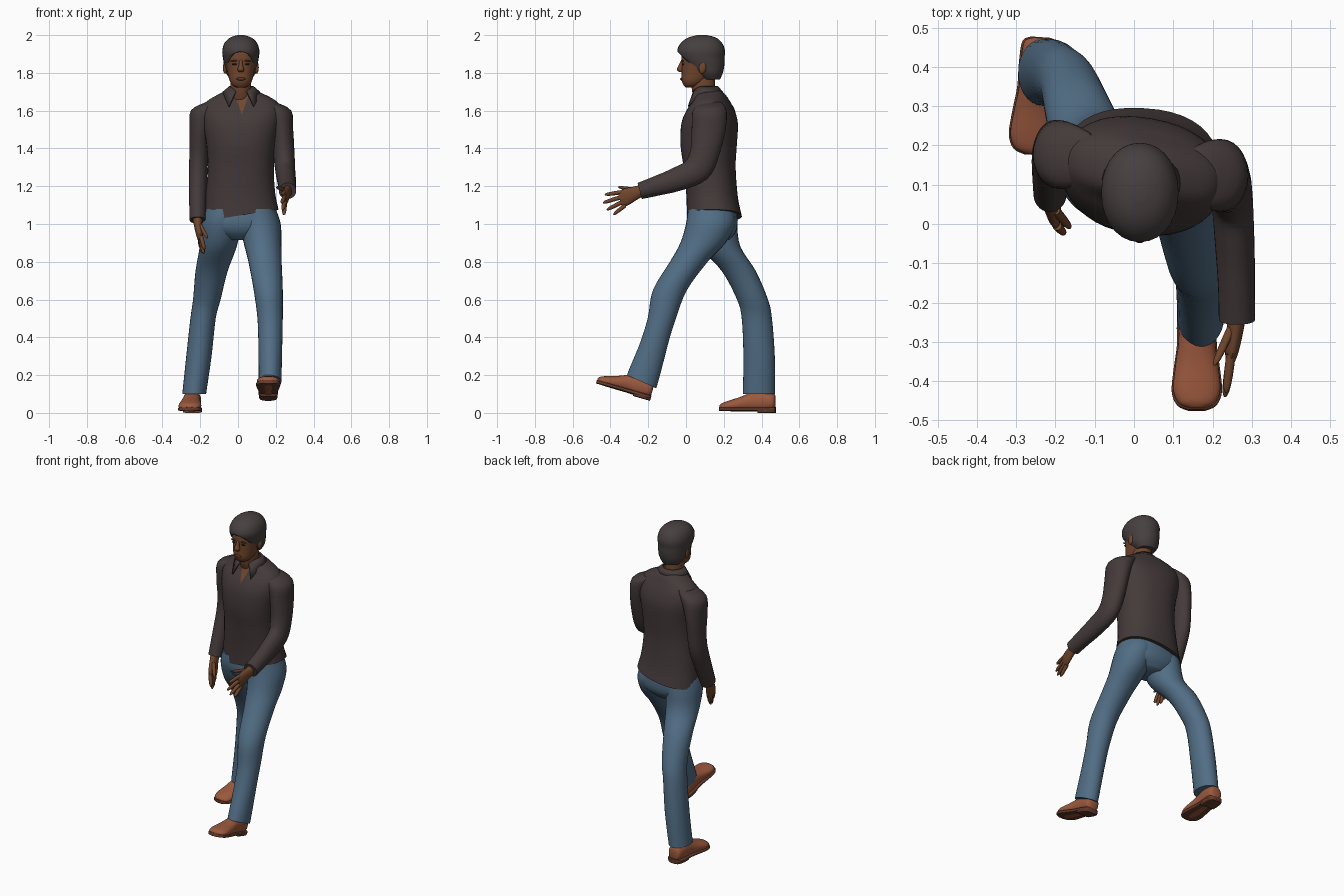
import bpy, bmesh, math
from mathutils import Vector, Matrix


def material(name, rgb):
    m = bpy.data.materials.new(name)
    m.diffuse_color = (*rgb, 1)
    return m


SHIRT = material("dark brown cloth", (0.058, 0.042, 0.042))
JEANS = material("blue denim", (0.084, 0.155, 0.235))
SKIN = material("brown skin", (0.165, 0.062, 0.026))
LIPS = material("dark lips", (0.11, 0.036, 0.022))
HAIR = material("dark hair", (0.063, 0.050, 0.050))
SHOE = material("tan leather", (0.33, 0.10, 0.048))
SOLE = material("brown sole", (0.13, 0.045, 0.025))
EYE = material("eye dark", (0.02, 0.014, 0.012))


def spline(rows, steps):
    """Catmull-Rom through station rows."""
    rows = [tuple(r) + (0,) * (8 - len(r)) for r in rows]
    out = []
    for i in range(len(rows) - 1):
        a, b, c, d = rows[max(i - 1, 0)], rows[i], rows[i + 1], rows[min(i + 2, len(rows) - 1)]
        for k in range(steps):
            t = k / steps
            out.append([q + 0.5 * t * (r - p + t * (2 * p - 5 * q + 4 * r - s + t * (3 * (q - r) + s - p)))
                        for p, q, r, s in zip(a, b, c, d)])
    return out + [rows[-1]]


def loft(bm, stations, n=28, power=2.0, steps=4):
    """Station: x, y, z, half width, half depth, tilt, yaw, roll (degrees)."""
    rings = []
    for x, y, z, rx, ry, *ang in spline(stations, steps):
        tilt, yaw, roll = (math.radians(a) for a in ang)
        u = Vector((math.cos(yaw), math.sin(yaw), math.sin(roll)))
        v = Vector((-math.sin(yaw), math.cos(tilt), math.sin(tilt)))
        ring = []
        for k in range(n):
            c, s = math.cos(2 * math.pi * k / n), math.sin(2 * math.pi * k / n)
            c, s = (math.copysign(abs(w) ** (2 / power), w) for w in (c, s))
            ring.append(bm.verts.new(Vector((x, y, z)) + u * rx * c + v * ry * s))
        rings.append(ring)
    for a, b in zip(rings, rings[1:]):
        for k in range(n):
            bm.faces.new((a[k], a[(k + 1) % n], b[(k + 1) % n], b[k]))
    bm.faces.new(rings[0])
    bm.faces.new(rings[-1])


def finish(name, bm, *mats, angle=50):
    bmesh.ops.recalc_face_normals(bm, faces=bm.faces)
    me = bpy.data.meshes.new(name)
    bm.to_mesh(me)
    bm.free()
    for m in mats:
        me.materials.append(m)
    me.shade_smooth()
    me.set_sharp_from_angle(angle=math.radians(angle))
    ob = bpy.data.objects.new(name, me)
    bpy.context.collection.objects.link(ob)
    return ob


def part(name, mat, stations, **kw):
    bm = bmesh.new()
    loft(bm, stations, **kw)
    return finish(name, bm, mat)


def blob(name, mat, loc, size, rot=(0, 0, 0)):
    bm = bmesh.new()
    bmesh.ops.create_uvsphere(bm, u_segments=16, v_segments=10, radius=1)
    ob = finish(name, bm, mat)
    ob.location, ob.scale, ob.rotation_euler = loc, size, rot


# Jeans: two legs and the seat
part("rear_leg", JEANS, [
    (-.085, .14, 1.08, .09, .12), (-.09, .145, 1.0, .105, .125), (-.105, .18, .88, .098, .108),
    (-.14, .28, .75, .085, .09), (-.165, .352, .6, .073, .082), (-.185, .375, .5, .067, .08),
    (-.207, .387, .3, .067, .083), (-.232, .386, .1, .063, .085)])
part("front_leg", JEANS, [
    (.10, .13, 1.08, .10, .12), (.118, .13, 1.0, .108, .13), (.13, .09, .9, .1, .12),
    (.143, .015, .8, .088, .1), (.16, -.085, .65, .077, .09), (.17, -.128, .5, .067, .075),
    (.171, -.175, .35, .063, .076), (.17, -.235, .165, .06, .085, -24)])
part("jeans_seat", JEANS, [
    (.012, .145, 1.12, .17, .12), (.012, .142, 1.02, .195, .132), (.012, .145, .96, .17, .12),
    (.012, .15, .915, .08, .08)], power=2.4)

# Shirt body, with the open neck cut as a V and coloured as skin
bm = bmesh.new()
loft(bm, [
    (.015, .15, 1.045, .2, .145, 0, -3, 9), (.012, .138, 1.15, .185, .135, 0, -4, 5),
    (.015, .125, 1.3, .175, .135, 0, -7, 0), (.018, .12, 1.42, .185, .145, 0, -9, 0),
    (.02, .125, 1.53, .205, .143, 0, -10, 0), (.02, .13, 1.6, .21, .12, 0, -10, 0),
    (.02, .135, 1.65, .185, .09, 0, -10, 0), (.018, .13, 1.69, .115, .072, 0, -8, 0),
    (.018, .12, 1.71, .07, .062)], n=40, power=2.3)
for side in (-1, 1):
    bmesh.ops.bisect_plane(bm, geom=bm.verts[:] + bm.edges[:] + bm.faces[:],
                           plane_co=(.02, 0, 1.58), plane_no=(side, 0, -.36))
for f in bm.faces:
    c = f.calc_center_median()
    if c.y < .1 and c.z > 1.58 and abs(c.x - .02) < (c.z - 1.58) * .36:
        f.material_index = 1
finish("shirt_body", bm, SHIRT, SKIN)

# Collar: strip round the neck, dropping to two points in front
bm = bmesh.new()
rows = []
for i in range(25):
    a, b = math.radians(28 + 304 * i / 24), math.radians(42 + 276 * i / 24)
    f = max(0, math.cos(b)) ** 2
    rows.append((bm.verts.new((.018 + .064 * math.sin(a), .1 - .07 * math.cos(a), 1.73 - .045 * f)),
                 bm.verts.new((.018 + .1 * math.sin(b), .105 - (.09 + .07 * f) * math.cos(b), 1.7 - .14 * f))))
for p, q in zip(rows, rows[1:]):
    bm.faces.new((p[0], q[0], q[1], p[1]))
collar = finish("shirt_collar", bm, SHIRT)
collar.modifiers.new("thickness", "SOLIDIFY").thickness = .008

# Sleeves
part("front_sleeve", SHIRT, [
    (.15, .13, 1.645, .05, .06), (.208, .125, 1.6, .074, .09), (.232, .12, 1.5, .06, .09),
    (.242, .10, 1.38, .057, .078, -8), (.25, .055, 1.285, .053, .074, -40),
    (.257, -.06, 1.232, .05, .062, -66), (.261, -.16, 1.2, .047, .052, -70),
    (.262, -.245, 1.175, .046, .044, -75)])
part("rear_sleeve", SHIRT, [
    (-.12, .17, 1.645, .05, .06), (-.178, .175, 1.6, .072, .085), (-.2, .18, 1.5, .056, .085),
    (-.207, .185, 1.38, .05, .07), (-.211, .175, 1.28, .049, .065, -15),
    (-.213, .14, 1.18, .047, .058, -22), (-.214, .075, 1.02, .042, .048, -22)])


# Hands: a palm and five fingers each
def hand(name, palm, tilt, fingers):
    bm = bmesh.new()
    loft(bm, [p + (tilt,) for p in palm], n=16)
    for base, tip in fingers:
        a, b = Vector(base), Vector(tip)
        loft(bm, [(*a.lerp(b, t), r, r, tilt) for t, r in
                  ((0, .012), (.5, .0115), (.85, .009), (1, .003))], n=10, steps=3)
    finish(name, bm, SKIN)


hand("front_hand",
     [(.262, -.23, 1.178, .025, .03), (.258, -.27, 1.163, .021, .036), (.25, -.32, 1.142, .018, .045),
      (.245, -.35, 1.128, .011, .038)], -72,
     [((.247, -.33, 1.17), (.235, -.43, 1.155)), ((.247, -.335, 1.145), (.232, -.44, 1.112)),
      ((.247, -.33, 1.12), (.237, -.42, 1.075)), ((.247, -.32, 1.1), (.243, -.385, 1.05)),
      ((.25, -.26, 1.18), (.205, -.36, 1.195))])
hand("rear_hand",
     [(-.214, .07, 1.03, .026, .03), (-.211, .053, .985, .021, .036), (-.203, .033, .94, .018, .043),
      (-.198, .022, .912, .011, .037)], -22,
     [((-.196, -.005, .935), (-.178, -.024, .865)), ((-.198, .015, .925), (-.182, -.005, .843)),
      ((-.2, .035, .93), (-.19, .018, .847)), ((-.203, .055, .94), (-.198, .04, .87)),
      ((-.2, .035, .995), (-.163, -.01, .925))])


# Shoes: built flat, facing -y, then placed
def shoe(name, matrix):
    upper = [(0, .148, .06, .02, .03), (0, .135, .06, .042, .045), (0, .08, .062, .047, .056),
             (0, .02, .058, .047, .05), (0, -.04, .046, .055, .038), (0, -.1, .037, .06, .028),
             (0, -.135, .032, .046, .02), (0, -.148, .03, .018, .01)]
    heel = [(0, y, .012, r, .012) for y, r in ((.15, .022), (.14, .042), (.1, .05), (.055, .048))]
    sole = [(0, y * 1.015, .02, rx + .004, .01) for _, y, _, rx, _ in upper]
    for label, rows, mat, p in (("upper", upper, SHOE, 2.2), ("heel", heel, SOLE, 5), ("sole", sole, SOLE, 5)):
        ob = part(name + "_" + label, mat, [r + (90,) for r in rows], power=p)
        ob.data.transform(matrix)


shoe("rear_shoe", Matrix.Translation((-.248, .326, 0)) @ Matrix.Rotation(math.radians(-4), 4, "Z"))
shoe("front_shoe", Matrix.Translation((.16, -.335, .105)) @ Matrix.Rotation(math.radians(-16), 4, "X"))

# Neck and head
X = .015
part("neck", SKIN, [(X, .115, 1.64, .06, .06), (X, .095, 1.7, .055, .062), (X, .088, 1.79, .055, .065)])
part("head", SKIN, [
    (X, .02, 1.722, .022, .022), (X, .03, 1.735, .045, .043), (X, .045, 1.76, .06, .068),
    (X, .065, 1.8, .07, .088), (X, .075, 1.84, .078, .097), (X, .08, 1.88, .083, .104),
    (X, .085, 1.93, .08, .1), (X, .085, 1.97, .055, .07), (X, .085, 1.983, .02, .03)], power=2.2)
part("nose", SKIN, [(X, -.017, 1.868, .008, .008), (X, -.026, 1.84, .011, .014),
                    (X, -.031, 1.818, .018, .018), (X, -.024, 1.804, .012, .012)], n=14)
blob("mouth", LIPS, (X, -.022, 1.768), (.025, .009, .008))
for side, s in (("left", -1), ("right", 1)):
    blob(side + "_eye", EYE, (X + s * .034, -.0165, 1.846), (.013, .006, .005))
    blob(side + "_brow", HAIR, (X + s * .034, -.018, 1.864), (.02, .006, .004), (0, s * .1, 0))
    blob(side + "_ear", SKIN, (X + s * .083, .088, 1.828), (.012, .02, .033), (-.15, 0, 0))

# Hair: shell over the head, cut along a sloping hairline
bm = bmesh.new()
loft(bm, [
    (X, .13, 1.765, .055, .05), (X, .115, 1.8, .079, .08), (X, .1, 1.84, .088, .103),
    (X, .085, 1.88, .095, .119), (X, .08, 1.92, .098, .126), (X, .082, 1.96, .085, .108),
    (X, .085, 1.987, .056, .073), (X, .085, 2.0, .018, .025)], power=2.1)
bmesh.ops.bisect_plane(bm, geom=bm.verts[:] + bm.edges[:] + bm.faces[:], plane_co=(0, 0, 1.868),
                       plane_no=(0, .95, 1), clear_inner=True)
hair = finish("hair", bm, HAIR)
solid = hair.modifiers.new("thickness", "SOLIDIFY")
solid.thickness = .018
